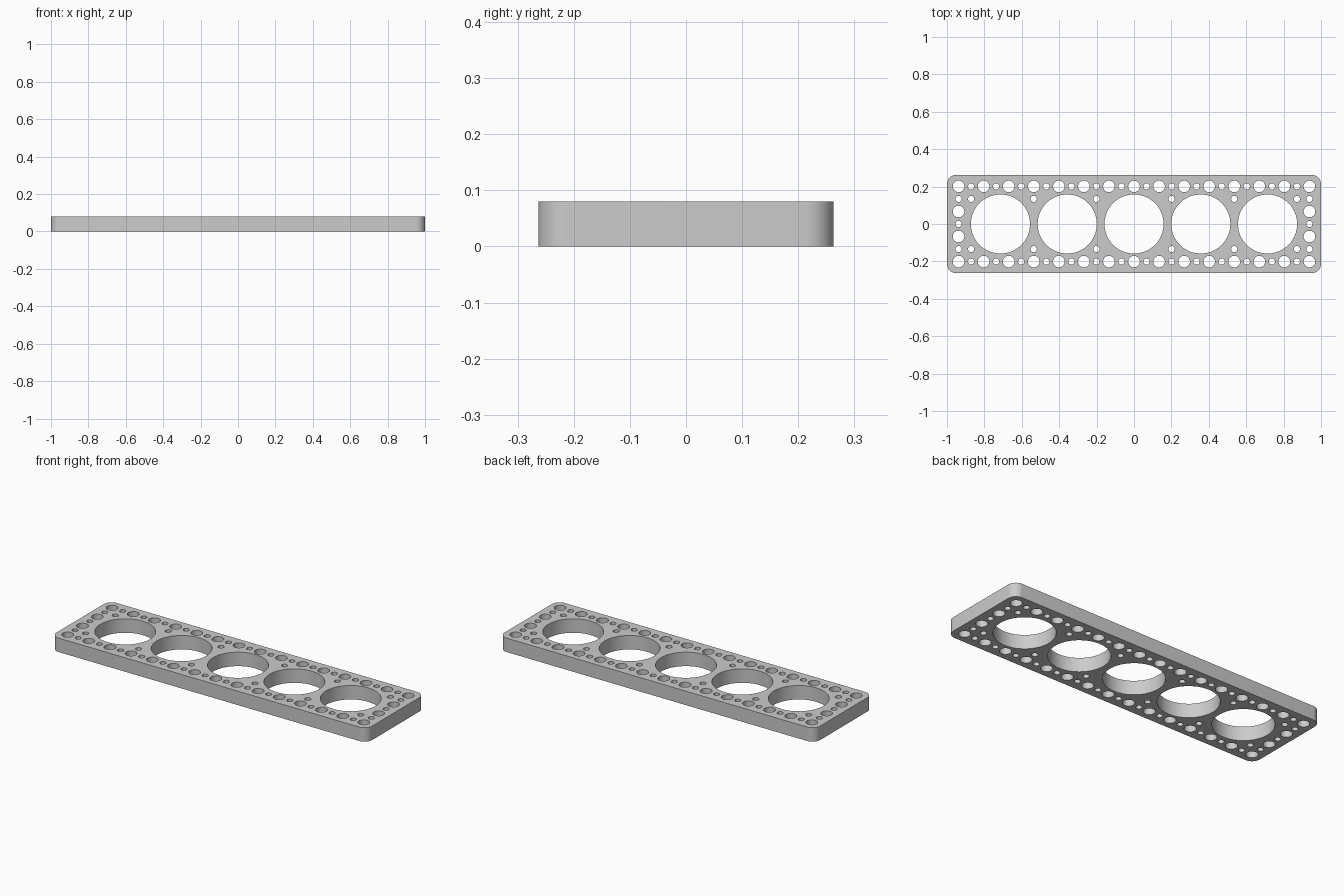
import bpy
import bmesh
from math import cos, sin, pi

cube = bpy.data.objects.get("Cube")
if cube:
    bpy.data.objects.remove(cube, do_unlink=True)

PITCH = 0.067            # grid spacing shared by all the holes
HALF_X, HALF_Y, HEIGHT = 1.0, 0.263, 0.08
CORNER = 0.05

curve = bpy.data.curves.new("plate_outline", "CURVE")
curve.dimensions = "2D"
curve.fill_mode = "BOTH"
curve.extrude = HEIGHT / 2


def add_loop(points):
    spline = curve.splines.new("POLY")
    spline.points.add(len(points) - 1)
    for p, (x, y) in zip(spline.points, points):
        p.co = (x, y, 0, 1)
    spline.use_cyclic_u = True


def arc(x, y, radius, start, sweep, steps):
    return [(x + radius * cos(start + sweep * i / steps),
             y + radius * sin(start + sweep * i / steps)) for i in range(steps + 1)]


def hole(x, y, radius, sides):
    add_loop(arc(x, y, radius, 0, 2 * pi, sides)[:-1])


# Rounded rectangular outline
outline = []
for i, (sx, sy) in enumerate([(1, 1), (-1, 1), (-1, -1), (1, -1)]):
    outline += arc(sx * (HALF_X - CORNER), sy * (HALF_Y - CORNER), CORNER, i * pi / 2, pi / 2, 12)
add_loop(outline)

# Five large bores
for i in range(-2, 3):
    hole(i * 0.357, 0, 0.158, 64)

# Border of alternating medium and small holes
border = {(i, s * 3) for i in range(-14, 15) for s in (-1, 1)}
border |= {(s * 14, j) for j in range(-3, 4) for s in (-1, 1)}
for i, j in sorted(border):
    medium = i % 2 == 0 and j % 2 == 1
    hole(i * PITCH, j * PITCH, 0.031 if medium else 0.0165, 32 if medium else 24)

# Small holes tucked between the bores
for i in (3, 8, 13):
    for sx in (-1, 1):
        for sy in (-1, 1):
            hole(sx * i * PITCH, sy * 2 * PITCH, 0.0165, 24)

# Turn the filled outline into a solid mesh
plate = bpy.data.objects.new("perforated_plate", curve)
bpy.context.collection.objects.link(plate)
bpy.ops.object.select_all(action="DESELECT")
plate.select_set(True)
bpy.context.view_layer.objects.active = plate
bpy.ops.object.convert(target="MESH")
plate = bpy.context.object
plate.name = "perforated_plate"

bm = bmesh.new()
bm.from_mesh(plate.data)
bmesh.ops.remove_doubles(bm, verts=bm.verts, dist=0.0002)
bmesh.ops.translate(bm, verts=bm.verts, vec=(0, 0, HEIGHT / 2))
bmesh.ops.recalc_face_normals(bm, faces=bm.faces)
bm.to_mesh(plate.data)
bm.free()

# Grey material
grey = bpy.data.materials.new("light_grey")
grey.use_nodes = True
colour = (0.6, 0.6, 0.6, 1)
grey.diffuse_color = colour
grey.node_tree.nodes["Principled BSDF"].inputs["Base Color"].default_value = colour
plate.data.materials.clear()
plate.data.materials.append(grey)
bpy.ops.object.shade_smooth_by_angle(angle=pi / 6)
